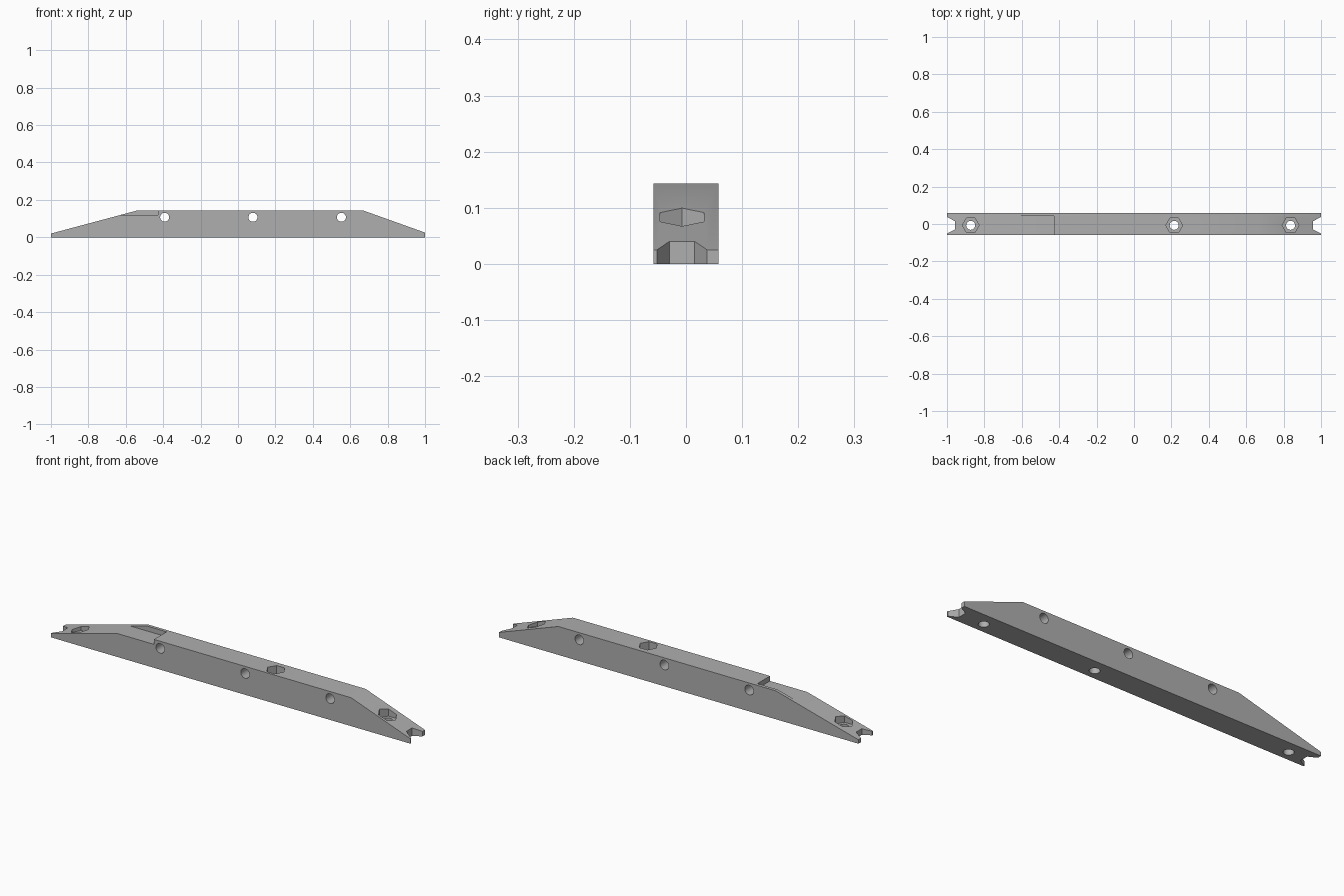
import bpy
import math

cube = bpy.data.objects.get("Cube")
if cube:
    bpy.data.objects.remove(cube, do_unlink=True)

grey = bpy.data.materials.new("plain_grey")
grey.use_nodes = True
COLOUR = (0.43, 0.43, 0.43, 1)
grey.diffuse_color = COLOUR
grey.node_tree.nodes["Principled BSDF"].inputs["Base Color"].default_value = COLOUR

HALF_W = 0.058   # half width of the bar
MID_Y = -0.007   # centre line of the bolt holes and end notches
HOLE_R = 0.024


def prism(name, points, low, high, axis="Z"):
    """Extrude a closed profile from low to high along Z or Y."""
    n = len(points)
    verts = [(a, b, h) if axis == "Z" else (a, h, b)
             for h in (low, high) for a, b in points]
    faces = [list(range(n))[::-1], list(range(n, 2 * n))]
    faces += [(i, (i + 1) % n, (i + 1) % n + n, i + n) for i in range(n)]
    if axis == "Y":
        faces = [list(f)[::-1] for f in faces]
    mesh = bpy.data.meshes.new(name)
    mesh.from_pydata(verts, [], faces)
    mesh.materials.append(grey)
    obj = bpy.data.objects.new(name, mesh)
    bpy.context.collection.objects.link(obj)
    return obj


def ring(cx, cy, r, sides):
    return [(cx + r * math.cos(math.tau * i / sides),
             cy + r * math.sin(math.tau * i / sides)) for i in range(sides)]


# Long bar with two sloping ends
bar = prism("bar", [(-1, 0), (1, 0), (1, 0.025), (0.67, 0.143),
                    (-0.54, 0.143), (-1, 0.02)], -HALF_W, HALF_W, "Y")
cutters = []

# Step in the top, leaving a thin lip along the back
cutters.append(prism("step_cutter", [(-0.75, -0.1), (-0.427, -0.1),
                                     (-0.427, 0.042), (-0.75, 0.042)], 0.118, 0.2))

# Tapered notch in each end
for side in (-1, 1):
    notch = [(0.958, -0.0225), (1.02, -0.055), (1.02, 0.055), (0.958, 0.0225)]
    notch = [(side * x, MID_Y + y) for x, y in notch][::side]
    cutters.append(prism("notch_cutter", notch, -0.1, 0.2))

# Upright bolt holes with hexagonal nut pockets
for x, floor in ((-0.873, 0.028), (0.215, 0.055), (0.837, 0.055)):
    cutters.append(prism("nut_cutter", ring(x, MID_Y, 0.045, 6), floor, 0.2))
    cutters.append(prism("bolt_cutter", ring(x, MID_Y, HOLE_R, 32), -0.1, 0.21))

# Holes running from front to back
for x in (-0.392, 0.08, 0.553):
    cutters.append(prism("cross_cutter", ring(x, 0.107, HOLE_R, 32), -0.1, 0.1, "Y"))

for cutter in cutters:
    cutter.hide_render = True
    mod = bar.modifiers.new(cutter.name, "BOOLEAN")
    mod.operation = "DIFFERENCE"
    mod.solver = "EXACT"
    mod.object = cutter

# Bake the cuts and drop the cutters
graph = bpy.context.evaluated_depsgraph_get()
baked = bpy.data.meshes.new_from_object(bar.evaluated_get(graph))
bar.modifiers.clear()
bar.data = baked
for cutter in cutters:
    bpy.data.objects.remove(cutter, do_unlink=True)
baked.materials.clear()
baked.materials.append(grey)
for face in baked.polygons:
    face.material_index = 0

bpy.ops.object.select_all(action="DESELECT")
bar.select_set(True)
bpy.context.view_layer.objects.active = bar
bpy.ops.object.shade_smooth_by_angle(angle=math.radians(25))
